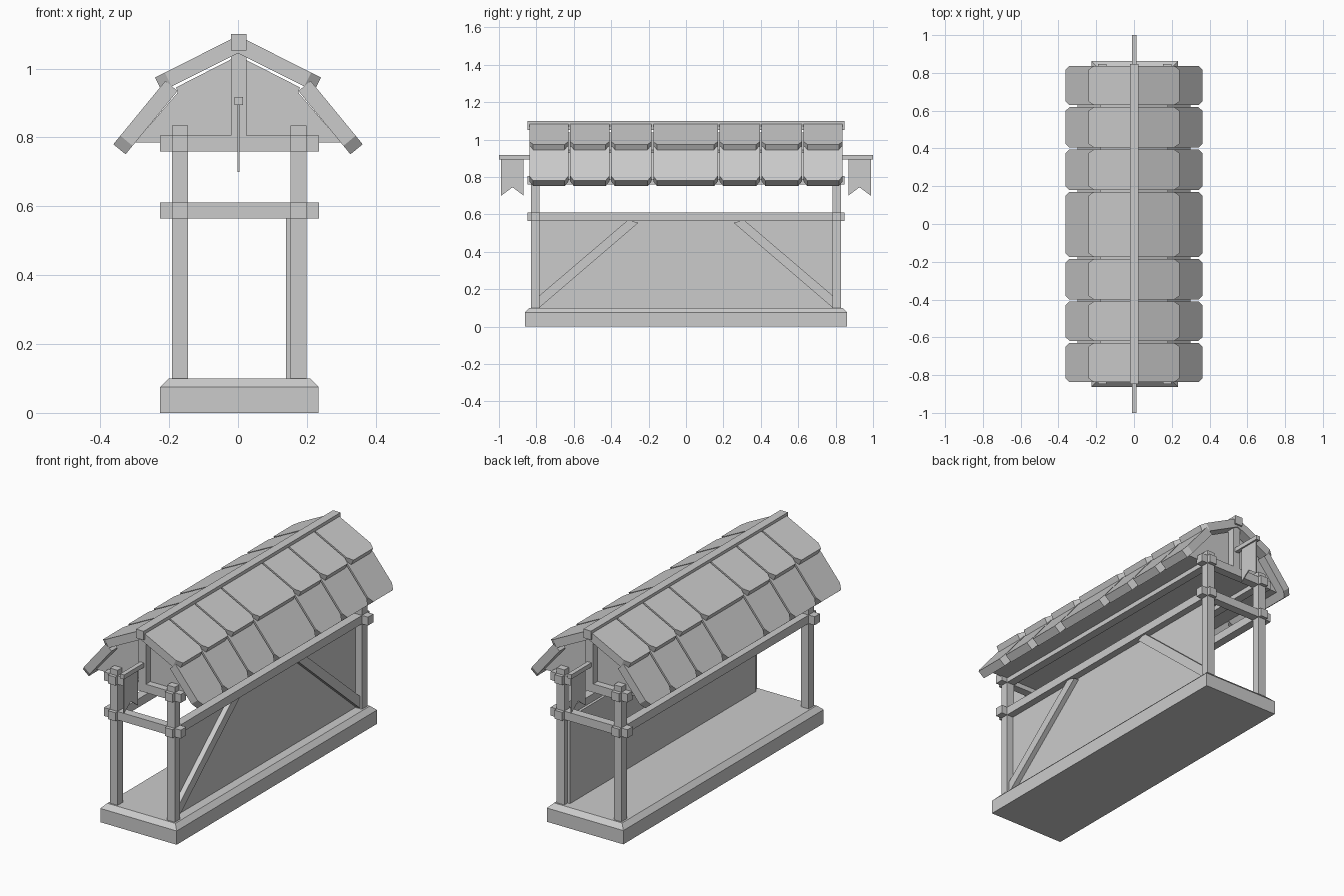
import bpy
from mathutils import Vector

cube = bpy.data.objects.get("Cube")
if cube:
    bpy.data.objects.remove(cube, do_unlink=True)

GREY = (0.6, 0.6, 0.6, 1)
mat = bpy.data.materials.new("plain_grey")
mat.use_nodes = True
mat.diffuse_color = GREY
mat.node_tree.nodes["Principled BSDF"].inputs["Base Color"].default_value = GREY

CX = 0.004          # centre line of the frame


def make(name, verts, faces):
    mesh = bpy.data.meshes.new(name)
    mesh.from_pydata([tuple(v) for v in verts], [], faces)
    mesh.materials.append(mat)
    obj = bpy.data.objects.new(name, mesh)
    bpy.context.collection.objects.link(obj)
    # consistent outward normals
    import bmesh
    bm = bmesh.new()
    bm.from_mesh(mesh)
    bmesh.ops.recalc_face_normals(bm, faces=bm.faces)
    bm.to_mesh(mesh)
    bm.free()
    return obj


def extrude(name, outline, offset):
    """Closed prism: outline of 3D points swept by an offset."""
    pts = [Vector(p) for p in outline]
    n = len(pts)
    verts = pts + [p + Vector(offset) for p in pts]
    faces = [range(n), range(2 * n - 1, n - 1, -1)]
    faces += [(i, (i + 1) % n, n + (i + 1) % n, n + i) for i in range(n)]
    return make(name, verts, [tuple(f) for f in faces])


def box(name, x, y, z):
    outline = [(x[0], y[0], z[0]), (x[1], y[0], z[0]),
               (x[1], y[1], z[0]), (x[0], y[1], z[0])]
    return extrude(name, outline, (0, 0, z[1] - z[0]))


def around(c, half):
    return (c - half, c + half)


# Base slab with a chamfered rim
levels = [(0.23, 0.862, 0), (0.23, 0.862, 0.075), (0.205, 0.837, 0.1)]
verts = [(CX + sx * hx, sy * hy, z) for hx, hy, z in levels
         for sx, sy in ((-1, -1), (1, -1), (1, 1), (-1, 1))]
faces = [(3, 2, 1, 0), (8, 9, 10, 11)]
faces += [(k + i, k + (i + 1) % 4, k + 4 + (i + 1) % 4, k + 4 + i)
          for k in (0, 4) for i in range(4)]
make("base_slab", verts, faces)

# Corner posts, and rails that cross past them
PX, PY, H = 0.172, 0.805, 0.023
SIDES = (("right", -1), ("left", 1))
ENDS = (("front", -1), ("back", 1))
for side, sx in SIDES:
    for end, sy in ENDS:
        box(f"{end}_{side}_post", around(CX + sx * PX, H),
            around(sy * PY, H), (0.095, 0.835))
for level, z in (("middle", 0.588), ("upper", 0.782)):
    for side, sx in SIDES:
        box(f"{level}_{side}_rail", around(CX + sx * PX, H),
            (-0.847, 0.847), around(z, H))
    for end, sy in ENDS:
        box(f"{level}_{end}_rail", (CX - 0.231, CX + 0.231),
            around(sy * PY, H), around(z, H))

# Side wall with two diagonal braces
box("side_wall", (0.139, 0.16), (-0.8, 0.8), (0.095, 0.57))
for end, sy in ENDS:
    brace = [(-0.785, 0.1), (-0.785, 0.165), (-0.31, 0.57), (-0.255, 0.555)]
    extrude(f"{end}_brace", [(0.158, -sy * y, z) for y, z in brace],
            (0.03, 0, 0))

# Roof core closing both gables
half = [(0.0, 1.037), (0.18, 0.945), (0.175, 0.93), (0.3, 0.785)]
core = half + [(-x, z) for x, z in reversed(half[1:])]
extrude("roof_core", [(x, -0.79, z) for x, z in core], (0, 1.58, 0))


# Roof shingles with clipped lower corners
def shingle(name, sx, top, bottom, y0, y1, thick):
    a, b = Vector((top[0], 0, top[1])), Vector((bottom[0], 0, bottom[1]))
    down = (b - a).normalized()
    inward = Vector((down.z, 0, -down.x)) * thick
    c, d = b - down * 0.032, 0.02
    pts = [(a, y0), (c, y0), (b, y0 + d), (b, y1 - d), (c, y1), (a, y1)]
    outline = [(sx * p.x, y, p.z) for p, y in pts]
    extrude(name, outline, (sx * inward.x, 0, inward.z))


edges = [-0.842, -0.624, -0.405, -0.18, 0.175, 0.4, 0.624, 0.842]
for side, sx in SIDES:
    for i, (y0, y1) in enumerate(zip(edges, edges[1:])):
        gap = 0.005
        shingle(f"upper_{side}_shingle_{i}", sx, (0, 1.095), (0.241, 0.974),
                y0 + gap, y1 - gap, 0.045)
        shingle(f"lower_{side}_shingle_{i}", sx, (0.211, 0.964),
                (0.362, 0.78), y0 + gap, y1 - gap, 0.046)

# Ridge beam
box("ridge_beam", around(0.002, H), (-0.847, 0.847), (1.052, 1.1))

# Gable king posts, flag poles and swallow-tailed flags
for end, sy in ENDS:
    box(f"{end}_king_post", around(0.002, H), around(sy * PY, H),
        (0.8, 1.055))
    box(f"{end}_flag_pole", around(0.002, 0.012),
        sorted((sy * 0.8, sy * 1.0)), (0.894, 0.918))
    flag = [(0.868, 0.9), (0.868, 0.7), (0.928, 0.745),
            (0.988, 0.7), (0.988, 0.9)]
    extrude(f"{end}_flag", [(-0.001, sy * y, z) for y, z in flag],
            (0.006, 0, 0))
